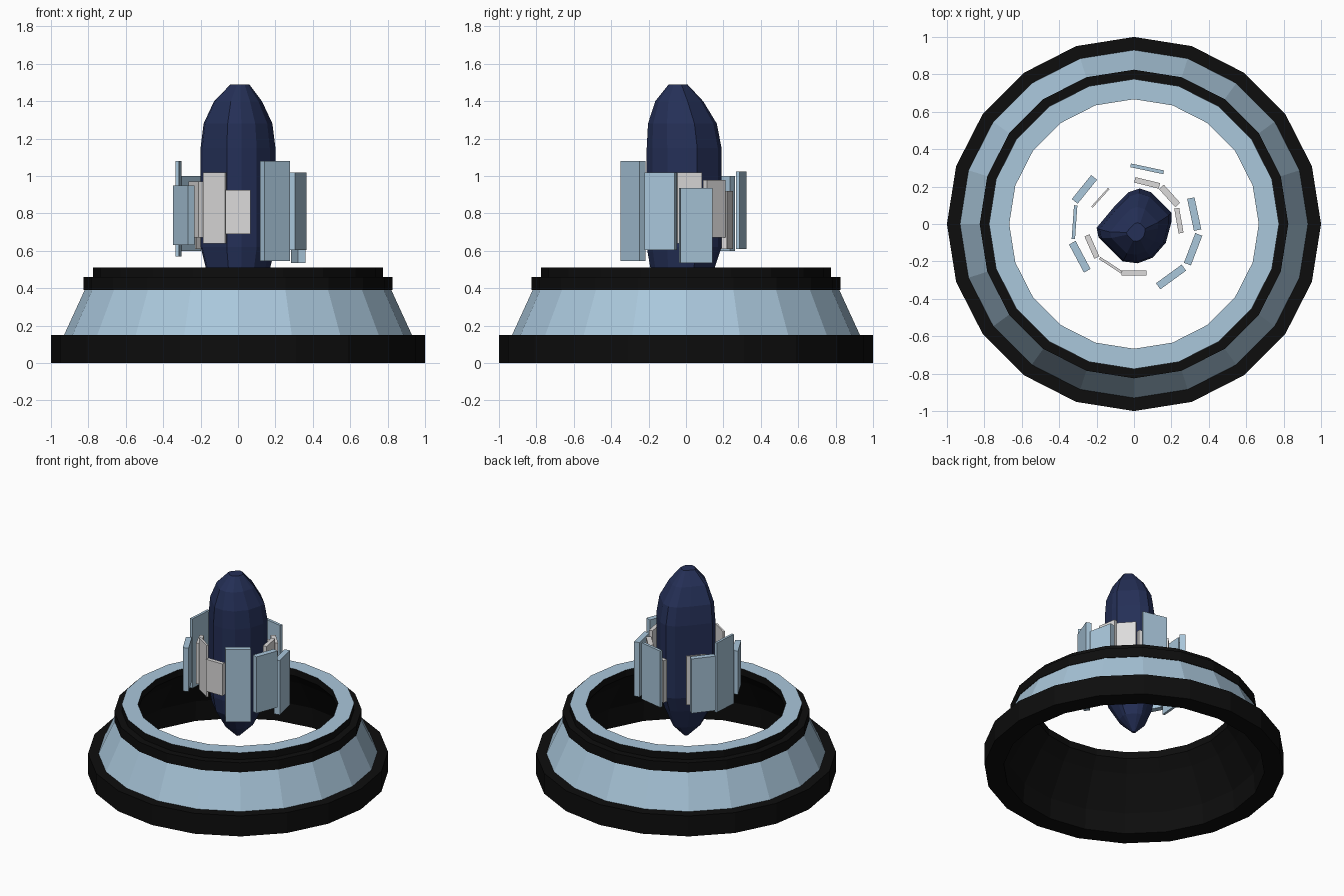
import bpy, bmesh, math
from mathutils import Matrix


def material(name, rgb):
    m = bpy.data.materials.new(name)
    m.diffuse_color = (*rgb, 1)
    return m


BLUE = material("pale_blue", (0.40, 0.57, 0.71))
BLACK = material("black", (0.004, 0.004, 0.004))
NAVY = material("dark_navy", (0.018, 0.029, 0.095))
WHITE = material("off_white", (0.72, 0.71, 0.71))


def finish(name, bm, mats):
    bmesh.ops.recalc_face_normals(bm, faces=bm.faces)
    me = bpy.data.meshes.new(name)
    bm.to_mesh(me)
    bm.free()
    for m in mats:
        me.materials.append(m)
    ob = bpy.data.objects.new(name, me)
    bpy.context.collection.objects.link(ob)
    return ob


def bridge(bm, a, b, mat=0):
    n = len(a)
    for i in range(n):
        j = (i + 1) % n
        bm.faces.new((a[i], a[j], b[j], b[i])).material_index = mat


# Base ring: closed profile (radius, height, colour of the band that follows)
profile = [(1.0, 0, 0), (1.0, 0.15, 0), (0.93, 0.15, 1), (0.82, 0.39, 0),
           (0.825, 0.39, 0), (0.825, 0.46, 0), (0.775, 0.46, 0),
           (0.775, 0.51, 1), (0.667, 0.51, 0), (0.667, 0.46, 0),
           (0.73, 0.38, 0), (0.86, 0.15, 0), (0.87, 0, 0)]
SIDES = 20
bm = bmesh.new()
rings = []
for r, z, _ in profile:
    angles = [2 * math.pi * i / SIDES for i in range(SIDES)]
    rings.append([bm.verts.new((r * math.cos(t), r * math.sin(t), z)) for t in angles])
for k, (_, _, mat) in enumerate(profile):
    bridge(bm, rings[k], rings[(k + 1) % len(rings)], mat)
finish("base_ring", bm, [BLACK, BLUE])

# Floating crystal: irregular outline lofted through scaled levels
outline = [(0.2, 0.01), (0.2, 0.06), (0.09, 0.17), (0.03, 0.19), (-0.03, 0.17),
           (-0.1, 0.1), (-0.2, -0.02), (-0.19, -0.07), (-0.06, -0.2),
           (0.02, -0.21), (0.1, -0.18), (0.17, -0.1)]
# (height, scale, x shift, y shift)
levels = [(0.28, 0.06, 0, 0), (0.37, 0.5, 0, 0), (0.51, 0.86, 0, -0.01),
          (0.62, 1, 0, 0), (1.15, 1, 0, 0), (1.28, 0.92, 0, -0.01),
          (1.40, 0.64, 0, -0.03), (1.49, 0.25, 0.01, -0.04)]
bm = bmesh.new()
rings = [[bm.verts.new((x * s + dx, y * s + dy, z)) for x, y in outline]
         for z, s, dx, dy in levels]
for a, b in zip(rings, rings[1:]):
    bridge(bm, a, b)
bm.faces.new(rings[0])
bm.faces.new(rings[-1])
finish("crystal", bm, [NAVY])


def panels(name, mat, items):
    for i, (x, y, length, thick, angle, z0, z1) in enumerate(items):
        bm = bmesh.new()
        bmesh.ops.create_cube(bm, size=1, matrix=Matrix.Translation((x, y, (z0 + z1) / 2))
                              @ Matrix.Rotation(math.radians(angle), 4, 'Z')
                              @ Matrix.Diagonal((length, thick, z1 - z0, 1)))
        finish(f"{name}_{i + 1}", bm, [mat])


# Outer plates: x, y, length, thickness, angle, bottom, top
panels("outer_plate", BLUE, [
    (0.07, 0.295, 0.18, 0.02, -12, 0.61, 1.025),
    (-0.265, 0.185, 0.165, 0.04, 51, 0.60, 1.00),
    (-0.318, 0.01, 0.18, 0.018, 86, 0.57, 1.08),
    (-0.29, -0.175, 0.17, 0.04, -62, 0.63, 0.95),
    (0.198, -0.283, 0.17, 0.04, 36, 0.545, 1.08),
    (0.316, -0.135, 0.17, 0.04, 69, 0.605, 1.02),
    (0.322, 0.053, 0.175, 0.04, -78, 0.535, 0.935)])

# Inner plates
panels("inner_plate", WHITE, [
    (0.07, 0.22, 0.135, 0.03, -14, 0.61, 0.92),
    (0.19, 0.15, 0.13, 0.035, -48, 0.67, 0.98),
    (0.24, 0.018, 0.135, 0.027, -80, 0.64, 1.02),
    (-0.18, 0.14, 0.135, 0.01, 48, 0.61, 0.97),
    (-0.225, -0.12, 0.13, 0.03, -66, 0.67, 0.97),
    (-0.125, -0.22, 0.14, 0.014, -33, 0.64, 1.02),
    (0.0, -0.262, 0.135, 0.028, 0, 0.69, 0.925)])
